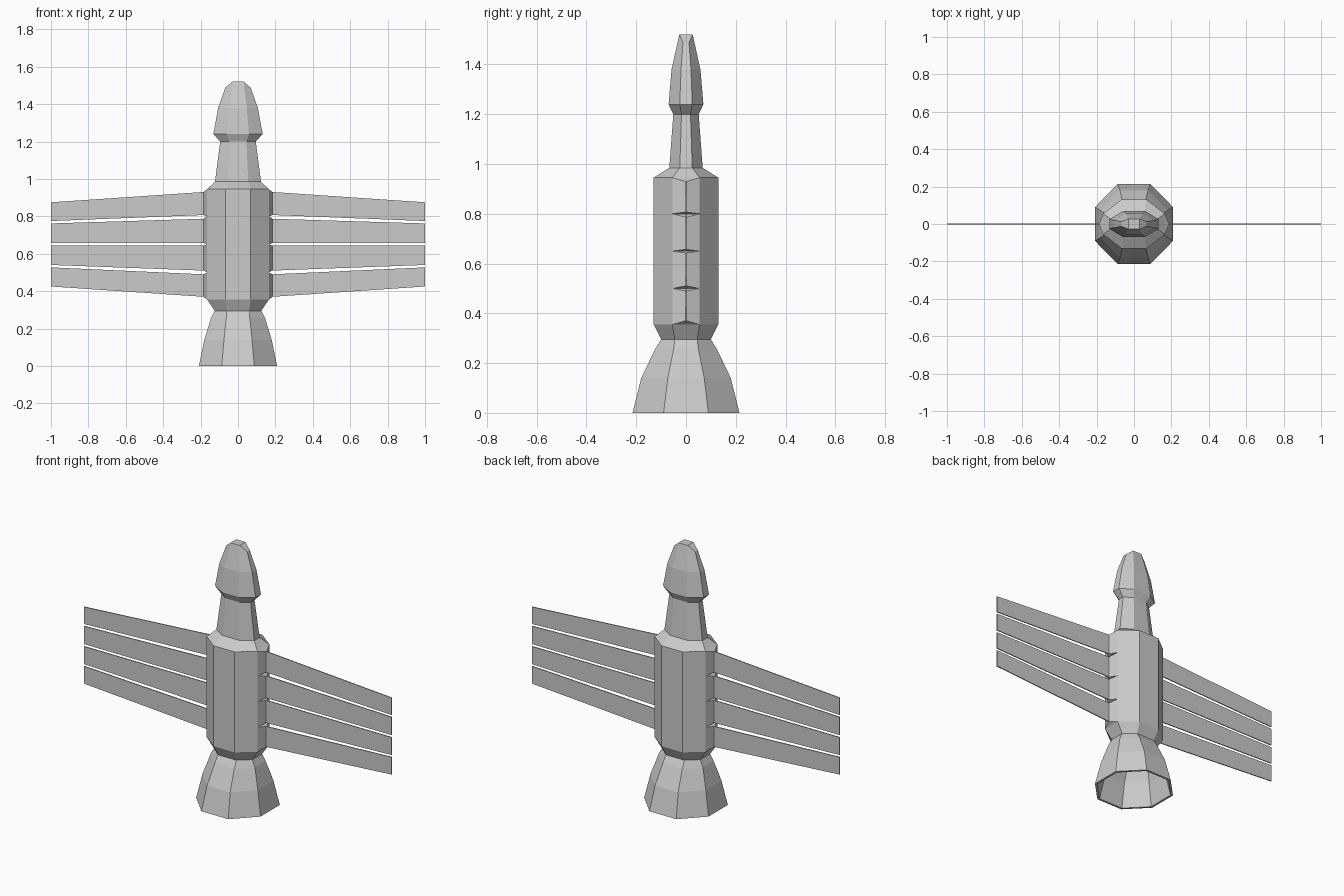
import bpy, bmesh

if "Cube" in bpy.data.objects:
    bpy.data.objects.remove(bpy.data.objects["Cube"])


def make_object(name, bm):
    bmesh.ops.remove_doubles(bm, verts=bm.verts, dist=0.0005)
    bmesh.ops.recalc_face_normals(bm, faces=bm.faces)
    mesh = bpy.data.meshes.new(name)
    bm.to_mesh(mesh)
    bm.free()
    obj = bpy.data.objects.new(name, mesh)
    bpy.context.collection.objects.link(obj)
    return obj


def add_ring(bm, z, hx, hy, fx, fy, side_drop=0.0):
    """Eight-sided section: hx, hy half sizes, fx, fy half widths of the flats."""
    s = z - side_drop
    pts = [(hx, -fy, s), (hx, fy, s), (fx, hy, z), (-fx, hy, z),
           (-hx, fy, s), (-hx, -fy, s), (-fx, -hy, z), (fx, -hy, z)]
    return [bm.verts.new(p) for p in pts]


def loft(bm, rings, skip=()):
    loops = [add_ring(bm, *r) for r in rings]
    for level, (a, b) in enumerate(zip(loops, loops[1:])):
        for i in range(8):
            if (level, i) not in skip:
                j = (i + 1) % 8
                bm.faces.new((a[i], a[j], b[j], b[i]))
    return loops


waist = (0.295, 0.125, 0.10, 0.06, 0.045)
collar = (0.985, 0.123, 0.067, 0.055, 0.025)

# Hollow flared nozzle: inner wall, rim, outer wall
bm = bmesh.new()
loops = loft(bm, [
    (0.26, 0.132, 0.112, 0.058, 0.045),
    (0.14, 0.167, 0.167, 0.07, 0.068),
    (0.0, 0.196, 0.202, 0.082, 0.084),
    (0.0, 0.209, 0.215, 0.087, 0.09),
    (0.14, 0.18, 0.18, 0.075, 0.073),
    (0.255, 0.145, 0.125, 0.063, 0.05),
    waist])
bm.faces.new(loops[0])
make_object("nozzle", bm)

# Hull with side panels left open for the wing roots
bm = bmesh.new()
lo, hi = 0.355, 0.945
section = (0.165, 0.13, 0.068, 0.055)
loft(bm, [waist, (lo, *section), (hi, *section), collar],
     skip={(1, 0), (1, 4)})
make_object("hull", bm)

# Neck and nose cone
bm = bmesh.new()
loops = loft(bm, [
    collar,
    (1.20, 0.095, 0.051, 0.045, 0.018),
    (1.24, 0.132, 0.07, 0.058, 0.025),
    (1.38, 0.106, 0.058, 0.047, 0.02),
    (1.52, 0.068, 0.027, 0.03, 0.012, 0.032)])
t = loops[-1]
for quad in ((2, 3, 6, 7), (0, 1, 2, 7), (3, 4, 5, 6)):
    bm.faces.new([t[i] for i in quad])
make_object("nose", bm)

# Four wing blades per side, each fairing into the hull's side panel
bounds = [0.355, 0.50, 0.65, 0.80, 0.945]
roots = [(0.37, 0.49), (0.51, 0.643), (0.657, 0.787), (0.807, 0.93)]
tips = [(0.425, 0.527), (0.54, 0.643), (0.657, 0.762), (0.775, 0.875)]
for side, label in ((1, "right"), (-1, "left")):
    for n in range(4):
        bm = bmesh.new()
        loops = []
        for x, hy, (z0, z1) in ((0.165, 0.055, bounds[n:n + 2]),
                                (0.185, 0.003, roots[n]),
                                (1.0, 0.003, tips[n])):
            loops.append([bm.verts.new((side * x, y, z)) for y, z in
                          ((-hy, z0), (hy, z0), (hy, z1), (-hy, z1))])
        for a, b in zip(loops, loops[1:]):
            for i in range(4):
                j = (i + 1) % 4
                bm.faces.new((a[i], a[j], b[j], b[i]))
        bm.faces.new(loops[-1])
        make_object(f"{label}_wing_blade_{n + 1}", bm)
        # Open root normals face outward with the closed tip
